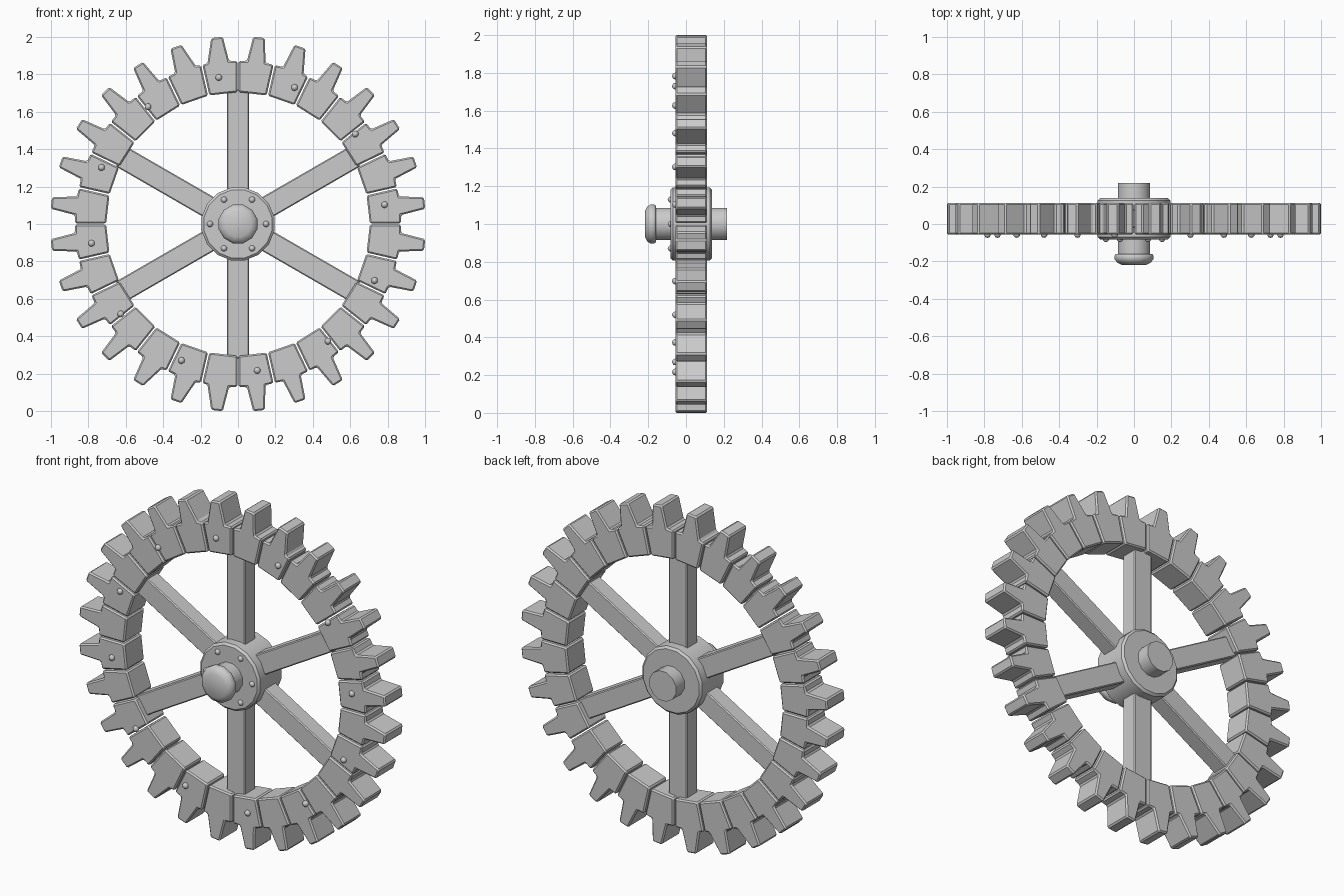
import bpy, bmesh, math
from mathutils import Matrix, Vector

cube = bpy.data.objects.get("Cube")
if cube:
    bpy.data.objects.remove(cube, do_unlink=True)

grey = bpy.data.materials.new("plain_grey")
grey.use_nodes = True
COLOUR = (0.6, 0.6, 0.6, 1)
grey.diffuse_color = COLOUR
grey.node_tree.nodes["Principled BSDF"].inputs["Base Color"].default_value = COLOUR

CENTRE = Vector((0, 0, 1))
TEETH = 28
RIM_FRONT, RIM_BACK = -0.056, 0.112


def finish(name, bm, bevel=0.0, smooth=None):
    """Turn a bmesh built around the axle into an object at wheel height."""
    bmesh.ops.recalc_face_normals(bm, faces=bm.faces)
    mesh = bpy.data.meshes.new(name)
    bm.to_mesh(mesh)
    bm.free()
    mesh.materials.append(grey)
    ob = bpy.data.objects.new(name, mesh)
    ob.location = CENTRE
    bpy.context.collection.objects.link(ob)
    if smooth:
        bpy.ops.object.select_all(action='DESELECT')
        bpy.context.view_layer.objects.active = ob
        ob.select_set(True)
        bpy.ops.object.shade_smooth_by_angle(angle=math.radians(smooth))
    if bevel:
        mod = ob.modifiers.new("soft_edges", 'BEVEL')
        mod.width = bevel
        mod.segments = 1
        mod.limit_method = 'ANGLE'
    return ob


def prism(bm, outline, y0, y1, angle):
    """Extrude an x-z outline through y, turned clockwise about the axle."""
    turn = Matrix.Rotation(angle, 3, 'Y')
    front = [bm.verts.new(turn @ Vector((x, y0, z))) for x, z in outline]
    back = [bm.verts.new(turn @ Vector((x, y1, z))) for x, z in outline]
    bm.faces.new(front)
    bm.faces.new(back[::-1])
    for i in range(len(outline)):
        j = (i + 1) % len(outline)
        bm.faces.new((front[i], back[i], back[j], front[j]))


def lathe(name, profile, sides, smooth=35, bevel=0.0):
    """Closed solid of revolution about the axle from (radius, y) pairs."""
    bm = bmesh.new()
    rings = []
    for r, y in profile:
        angles = [math.tau * (i + 0.5) / sides for i in range(sides)]
        rings.append([bm.verts.new((r * math.sin(a), y, r * math.cos(a))) for a in angles])
    for a, b in zip(rings, rings[1:]):
        for i in range(sides):
            j = (i + 1) % sides
            bm.faces.new((a[i], a[j], b[j], b[i]))
    bm.faces.new(rings[0])
    bm.faces.new(rings[-1])
    return finish(name, bm, bevel, smooth)


def rivets(name, count, radius, start, y, size):
    bm = bmesh.new()
    for i in range(count):
        a = start + math.tau * i / count
        spot = Matrix.Translation((radius * math.sin(a), y, radius * math.cos(a)))
        bmesh.ops.create_icosphere(bm, subdivisions=2, radius=size, matrix=spot)
    return finish(name, bm, smooth=60)


# Rim: separate wedge blocks, each carrying one tapered tooth
worn_left, worn_right = {27, 15, 16}, {1, 26, 14}
half = math.pi / TEETH
bm = bmesh.new()
for k in range(TEETH):
    gap = 0.004
    inner, outer = 0.705, 0.872
    xi, xo = inner * math.sin(half) - gap, outer * math.sin(half) - gap
    zi, zo = inner * math.cos(half), outer * math.cos(half)
    left = 0.066 if k in worn_left else 0.05
    right = 0.066 if k in worn_right else 0.05
    outline = [(-xi, zi), (-xo, zo), (-left, zo + 0.006), (-0.031, 1.004),
               (0.031, 1.004), (right, zo + 0.006), (xo, zo), (xi, zi)]
    prism(bm, outline, RIM_FRONT, RIM_BACK, half * (2 * k + 1))
finish("toothed_rim", bm, bevel=0.008)

# Six straight spokes from the hub into the rim
bm = bmesh.new()
for k in range(6):
    bar = [(-0.06, 0.1), (-0.06, 0.72), (0.06, 0.72), (0.06, 0.1)]
    prism(bm, bar, -0.022, 0.078, k * math.tau / 6)
finish("spokes", bm, bevel=0.006)

# Hub, axle and the domed axle cap
lathe("hub", [(0.185, -0.082), (0.198, -0.07), (0.198, 0.126), (0.185, 0.138)], 16)
lathe("axle", [(0.089, -0.17), (0.089, 0.218)], 12)
lathe("axle_cap", [(0.1, -0.16), (0.107, -0.168), (0.107, -0.188),
                   (0.095, -0.205), (0.07, -0.218)], 12, smooth=50)

# Round rivet heads on the hub face and the rim face
rivets("hub_rivets", 6, 0.15, math.radians(30), -0.08, 0.017)
rivets("rim_rivets", 12, 0.79, math.radians(-7.5), RIM_FRONT, 0.018)
